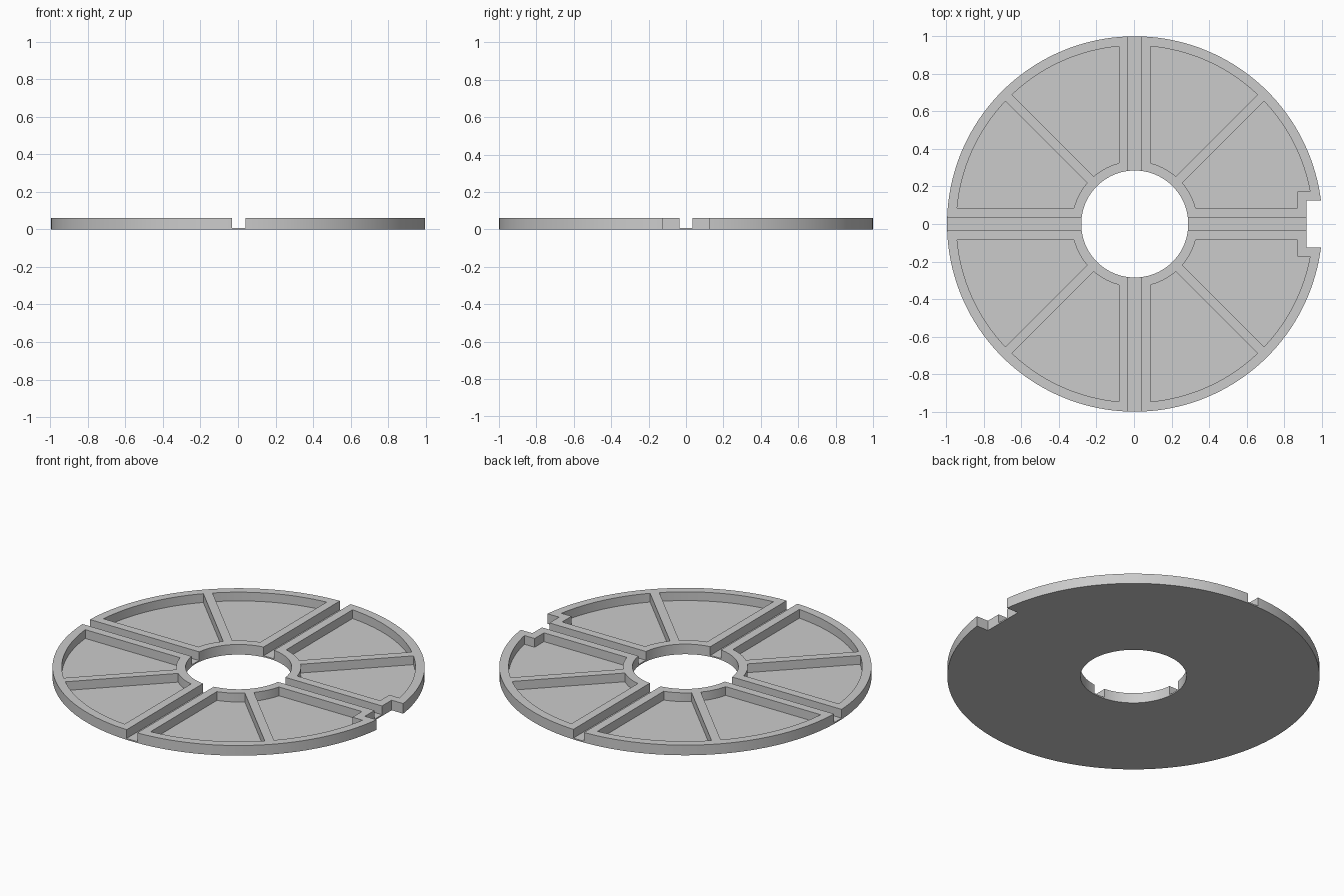
import bpy
import bmesh
from math import asin, cos, sin, pi, sqrt
from mathutils import Vector

if "Cube" in bpy.data.objects:
    bpy.data.objects.remove(bpy.data.objects["Cube"], do_unlink=True)

HEIGHT, FLOOR = 0.06, 0.008
OUTER, HOLE = 1.0, 0.285
RIM, HUB = 0.95, 0.335          # radial limits of the pockets
SLOT, WALL, RIB = 0.035, 0.085, 0.025   # half widths
NOTCH_X, NOTCH_Y, BORDER = 0.916, 0.125, 0.048
CENTRE = Vector((0.004, 0, 0))

grey = bpy.data.materials.new("grey")
grey.use_nodes = True
colour = (0.6, 0.6, 0.6, 1)
grey.diffuse_color = colour
grey.node_tree.nodes["Principled BSDF"].inputs["Base Color"].default_value = colour


def arc(radius, start, end, steps):
    angles = [start + (end - start) * i / steps for i in range(steps + 1)]
    return [(radius * cos(a), radius * sin(a)) for a in angles]


def box(x0, x1, y0, y1):
    return [(x0, y0), (x1, y0), (x1, y1), (x0, y1)]


def prisms(name, outlines, low, high):
    """Extrude flat outlines upward into one object."""
    bm = bmesh.new()
    for outline in outlines:
        face = bm.faces.new([bm.verts.new((x, y, low)) for x, y in outline])
        top = bmesh.ops.extrude_face_region(bm, geom=[face])["geom"]
        moved = [v for v in top if isinstance(v, bmesh.types.BMVert)]
        bmesh.ops.translate(bm, vec=(0, 0, high - low), verts=moved)
    bmesh.ops.recalc_face_normals(bm, faces=bm.faces)
    mesh = bpy.data.meshes.new(name)
    bm.to_mesh(mesh)
    bm.free()
    mesh.materials.append(grey)
    obj = bpy.data.objects.new(name, mesh)
    bpy.context.collection.objects.link(obj)
    return obj


def pocket(notched):
    """Pocket outline between the slot wall and the diagonal rib."""
    inner = arc(HUB, pi / 4 - asin(RIB / HUB), asin(WALL / HUB), 10)
    start_y = WALL
    corner = []
    if notched:
        start_y = NOTCH_Y + BORDER
        x = NOTCH_X - BORDER
        corner = [(x, WALL), (x, start_y)]
    outer = arc(RIM, asin(start_y / RIM), pi / 4 - asin(RIB / RIM), 16)
    return inner + corner + outer


# Eight pockets: mirror one octant over the diagonal and both axes
pockets = []
for sx in (1, -1):
    for sy in (1, -1):
        pockets.append([(sx * x, sy * y) for x, y in pocket(sx > 0)])
        pockets.append([(sx * y, sy * x) for x, y in pocket(False)])

# Disc and cutters
disc = prisms("slotted_disc", [arc(OUTER, 0, 2 * pi, 160)[:-1]], 0, HEIGHT)
cutters = [
    prisms("hole_cutter", [arc(HOLE, 0, 2 * pi, 96)[:-1]], -1, 1),
    prisms("pocket_cutter", pockets, FLOOR, 1),
    prisms("slot_cutter_x", [box(-2, 2, -SLOT, SLOT)], FLOOR, 1),
    prisms("slot_cutter_y", [box(-SLOT, SLOT, -2, 2)], FLOOR, 1),
    prisms("notch_cutter", [box(NOTCH_X, 2, -NOTCH_Y, NOTCH_Y)], -1, 1),
]

bpy.ops.object.select_all(action='DESELECT')
bpy.context.view_layer.objects.active = disc
disc.select_set(True)
for cutter in cutters:
    cutter.hide_render = True
    mod = disc.modifiers.new(cutter.name, 'BOOLEAN')
    mod.operation = 'DIFFERENCE'
    mod.solver = 'EXACT'
    mod.object = cutter
    bpy.ops.object.modifier_apply(modifier=mod.name)
for cutter in cutters:
    bpy.data.objects.remove(cutter, do_unlink=True)

disc.location = CENTRE
bpy.ops.object.shade_smooth_by_angle(angle=pi / 6)
